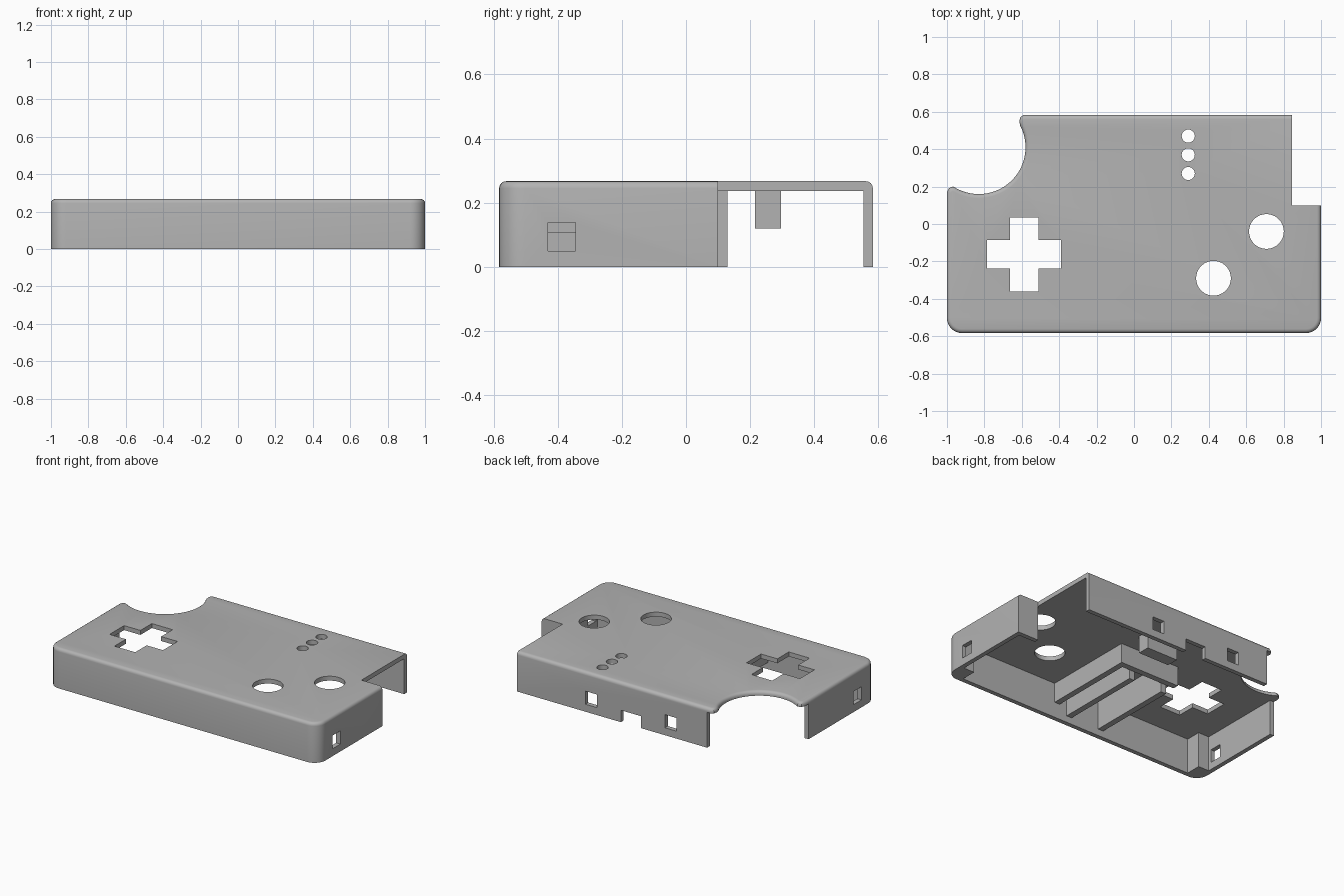
import bpy, bmesh, math
from mathutils import Matrix

old = bpy.data.objects.get("Cube")
if old:
    bpy.data.objects.remove(old, do_unlink=True)

W, D, H = 1.0, 0.583, 0.267      # half width, half depth, height
WALL = 0.03
CEIL = H - WALL                  # underside of the top plate
IN_X, IN_Y = W - WALL, D - WALL

grey = bpy.data.materials.new("shell grey")
grey.use_nodes = True
colour = (0.45, 0.45, 0.45, 1)
grey.diffuse_color = colour
grey.node_tree.nodes["Principled BSDF"].inputs["Base Color"].default_value = colour


def finish(name, bm):
    bmesh.ops.recalc_face_normals(bm, faces=bm.faces)
    mesh = bpy.data.meshes.new(name)
    bm.to_mesh(mesh)
    bm.free()
    mesh.materials.append(grey)
    obj = bpy.data.objects.new(name, mesh)
    bpy.context.collection.objects.link(obj)
    return obj


def box(name, x, y, z):
    bm = bmesh.new()
    size = Matrix.Diagonal((x[1] - x[0], y[1] - y[0], z[1] - z[0], 1))
    centre = Matrix.Translation((sum(x) / 2, sum(y) / 2, sum(z) / 2))
    bmesh.ops.create_cube(bm, size=1, matrix=centre @ size)
    return finish(name, bm)


def prism(name, points, z0, z1, bevel=0):
    bm = bmesh.new()
    base = bm.faces.new([bm.verts.new((x, y, z0)) for x, y in points])
    top = bmesh.ops.extrude_face_region(bm, geom=[base])["geom"]
    bmesh.ops.translate(bm, vec=(0, 0, z1 - z0),
                        verts=[v for v in top if isinstance(v, bmesh.types.BMVert)])
    if bevel:
        bmesh.ops.recalc_face_normals(bm, faces=bm.faces)
        rim = [e for e in bm.edges if all(v.co.z > z1 - 1e-4 for v in e.verts)]
        bmesh.ops.bevel(bm, geom=rim, offset=bevel, segments=4, profile=0.5, affect='EDGES')
    return finish(name, bm)


def arc(cx, cy, r, start, end, steps):
    angles = [math.radians(start + (end - start) * i / steps) for i in range(steps + 1)]
    return [(cx + r * math.cos(a), cy + r * math.sin(a)) for a in angles]


def cut(target, cutter):
    cutter.hide_render = True
    mod = target.modifiers.new("cut", 'BOOLEAN')
    mod.operation, mod.solver, mod.object = 'DIFFERENCE', 'EXACT', cutter
    bpy.context.view_layer.objects.active = target
    bpy.ops.object.modifier_apply(modifier=mod.name)
    bpy.data.objects.remove(cutter, do_unlink=True)


# Outer body: rounded front corners, scooped back left corner
R = 0.08
outline = arc(-W + R, -D + R, R, 180, 270, 8) + arc(W - R, -D + R, R, 270, 360, 8)
outline += [(W, D), (-0.59, D), (-0.607, 0.572), (-0.613, 0.552)]
outline += arc(-0.83, 0.41, 0.25, 388, 243, 28)
outline += [(-0.967, 0.2), (-0.99, 0.192), (-W, 0.17)]
shell = prism("shell", outline, 0, H, 0.022)

# Hollow inside, open scoop side and square notch
cut(shell, box("hollow", (-IN_X, IN_X), (-IN_Y, IN_Y), (-0.1, CEIL)))
cut(shell, box("scoop_opening", (-1.1, -0.565), (0.13, 0.7), (-0.1, CEIL)))
cut(shell, box("notch", (0.845, 1.1), (0.1, 0.7), (-0.1, 0.4)))

# Button and speaker openings
for x, y, r in [(0.425, -0.29, 0.093), (0.708, -0.04, 0.093),
                (0.29, 0.27, 0.035), (0.29, 0.37, 0.035), (0.29, 0.47, 0.035)]:
    cut(shell, prism("round_opening", arc(x, y, r, 0, 350, 35), 0.15, 0.4))
cx, cy, a, b = -0.587, -0.162, 0.198, 0.077
quarter = [(a, -b), (a, b), (b, b)]
cross = []
for k in range(4):
    c, s = round(math.cos(k * math.pi / 2)), round(math.sin(k * math.pi / 2))
    cross += [(cx + c * x - s * y, cy + s * x + c * y) for x, y in quarter]
cut(shell, prism("cross_opening", cross, 0.15, 0.4))

# Snap windows in the side and back walls, cable slot in the back
for side in (-1, 1):
    cut(shell, box("side_window", sorted((side * 0.9, side * 1.1)), (-0.43, -0.345), (0.05, 0.138)))
    mid = side * 0.295
    cut(shell, box("back_window", (mid - 0.043, mid + 0.043), (0.5, 0.7), (0.05, 0.138)))
cut(shell, box("cable_slot", (-0.075, 0.075), (0.5, 0.7), (-0.1, 0.08)))

# Notch wall and front corner posts
box("notch_wall", (0.845, W - 0.002), (0.1 - WALL, 0.1), (0, CEIL))
for side, name in ((-1, "right_corner_post"), (1, "left_corner_post")):
    box(name, sorted((side * 0.89, side * IN_X)), (-IN_Y, -0.45), (0, CEIL))

# Ribs and stops under the top plate
box("long_rib", (0.125, 0.165), (-IN_Y, 0.08), (0.105, CEIL))
box("cross_rib", (-0.28, 0.125), (0.04, 0.08), (0.105, CEIL))
for x, name in ((0.05, "inner_rib"), (-0.2, "outer_rib")):
    box(name, (x - 0.02, x + 0.02), (-IN_Y, 0.04), (0.045, CEIL))
box("rear_stop", (-0.09, 0.14), (0.215, 0.297), (0.12, CEIL))

# Smooth the rounded parts only
bpy.ops.object.select_all(action='DESELECT')
shell.select_set(True)
bpy.context.view_layer.objects.active = shell
bpy.ops.object.shade_smooth_by_angle(angle=math.radians(30))
